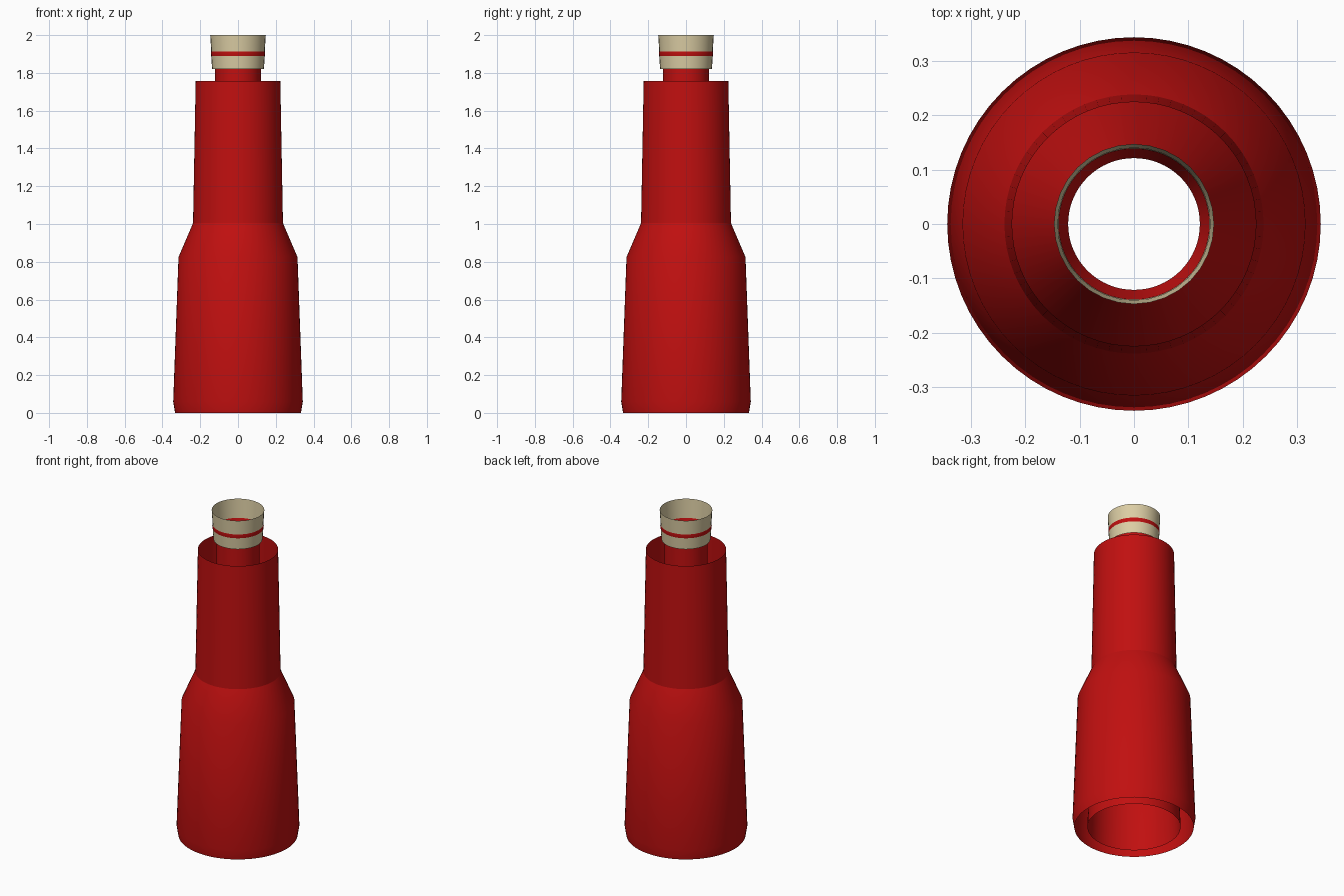
import bpy, bmesh, math

if "Cube" in bpy.data.objects:
    bpy.data.objects.remove(bpy.data.objects["Cube"])


def material(name, rgb):
    m = bpy.data.materials.new(name)
    m.diffuse_color = (*rgb, 1)
    m.use_nodes = True
    m.node_tree.nodes["Principled BSDF"].inputs["Base Color"].default_value = m.diffuse_color
    return m


red = material("red", (0.53, 0.005, 0.005))
cream = material("cream", (0.71, 0.61, 0.37))


def lathe(name, profile, mat, sides=64):
    """Revolve an open (radius, z) profile, bottom to top, into a thin sheet."""
    bm = bmesh.new()
    rings = []
    for r, z in profile:
        rings.append([bm.verts.new((r * math.cos(2 * math.pi * i / sides),
                                    r * math.sin(2 * math.pi * i / sides), z))
                      for i in range(sides)])
    for a, b in zip(rings, rings[1:]):
        for i in range(sides):
            j = (i + 1) % sides
            bm.faces.new((a[i], a[j], b[j], b[i]))
    mesh = bpy.data.meshes.new(name)
    bm.to_mesh(mesh)
    bm.free()
    mesh.materials.append(mat)
    ob = bpy.data.objects.new(name, mesh)
    bpy.context.collection.objects.link(ob)
    bpy.ops.object.select_all(action='DESELECT')
    ob.select_set(True)
    bpy.context.view_layer.objects.active = ob
    bpy.ops.object.shade_smooth_by_angle(angle=math.radians(30))
    return ob


# Outer sleeve: smooth lower body and a separate upper collar, open at both ends
lathe("lower_sleeve", [(0.333, 0), (0.343, 0.06), (0.315, 0.825),
                       (0.238, 1.005)], red)
lathe("upper_sleeve", [(0.238, 1.005), (0.224, 1.757)], red)

# Inner bottle: open base, hidden shoulder, slim neck and flared mouth
lathe("inner_bottle", [(0.26, 0), (0.238, 0.825), (0.135, 1.02),
                       (0.122, 1.2), (0.121, 1.82)], red)
lathe("mouth_funnel", [(0.121, 1.82), (0.139, 1.885)], red)

# Two cream bands around the mouth, with a thin red stripe between them
lathe("lower_mouth_band", [(0.137, 1.82), (0.142, 1.892)], cream, 32)
lathe("red_stripe", [(0.142, 1.89), (0.144, 1.902), (0.143, 1.914)], red, 32)
lathe("upper_mouth_band", [(0.140, 1.885), (0.147, 2.0)], cream, 32)
